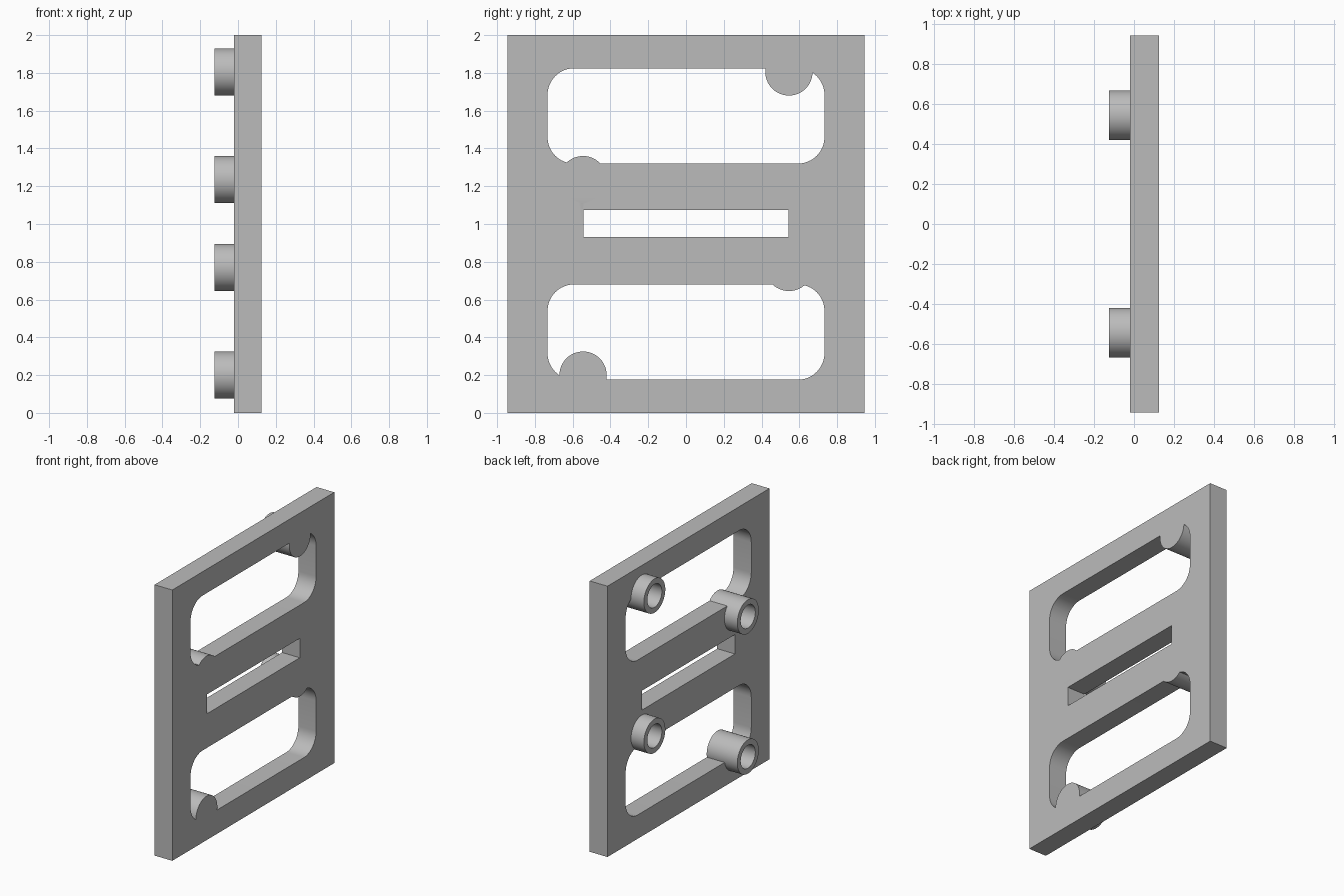
import bpy, bmesh, math
from mathutils import Matrix

if "Cube" in bpy.data.objects:
    bpy.data.objects.remove(bpy.data.objects["Cube"], do_unlink=True)

BACK, FRONT, TIP = -0.02, 0.125, -0.125      # x of plate faces and boss ends
MID = 1.0                                    # height of the symmetry centre
BOSS_R, HOLE_R, HOLE_END = 0.125, 0.085, 0.07

grey = bpy.data.materials.new("light grey")
grey.use_nodes = True
grey.diffuse_color = (0.5, 0.5, 0.5, 1)
grey.node_tree.nodes["Principled BSDF"].inputs["Base Color"].default_value = (0.5, 0.5, 0.5, 1)


def make(name, bm):
    bmesh.ops.recalc_face_normals(bm, faces=bm.faces)
    mesh = bpy.data.meshes.new(name)
    bm.to_mesh(mesh)
    bm.free()
    mesh.materials.append(grey)
    ob = bpy.data.objects.new(name, mesh)
    bpy.context.collection.objects.link(ob)
    return ob


def slab(name, x0, x1, cy, cz, w, h, radius=0):
    """Rectangle in the yz plane, optionally with rounded corners, extruded along x."""
    pts = []
    steps = 12 if radius else 0
    for q, (sy, sz) in enumerate([(1, 1), (-1, 1), (-1, -1), (1, -1)]):
        for i in range(steps + 1):
            a = math.pi / 2 * (q + (i / steps if steps else 0))
            pts.append((cy + sy * (w / 2 - radius) + radius * math.cos(a),
                        cz + sz * (h / 2 - radius) + radius * math.sin(a)))
    bm = bmesh.new()
    face = bm.faces.new([bm.verts.new((x0, y, z)) for y, z in pts])
    ext = bmesh.ops.extrude_face_region(bm, geom=[face])
    bmesh.ops.translate(bm, vec=(x1 - x0, 0, 0),
                        verts=[v for v in ext["geom"] if isinstance(v, bmesh.types.BMVert)])
    return make(name, bm)


def rod(name, x0, x1, y, z, r):
    bm = bmesh.new()
    bmesh.ops.create_cone(bm, cap_ends=True, segments=64, radius1=r, radius2=r, depth=x1 - x0,
                          matrix=Matrix.Translation(((x0 + x1) / 2, y, z))
                          @ Matrix.Rotation(math.pi / 2, 4, "Y"))
    return make(name, bm)


def combine(target, other, operation):
    other.hide_render = True
    mod = target.modifiers.new(operation, "BOOLEAN")
    mod.operation, mod.solver, mod.object = operation, "EXACT", other
    bpy.context.view_layer.objects.active = target
    bpy.ops.object.modifier_apply(modifier=mod.name)
    bpy.data.objects.remove(other, do_unlink=True)


# Plate with two rounded windows and a centre slot
plate = slab("mounting_plate", BACK, FRONT, 0, MID, 1.89, 2)
for side in (-1, 1):
    combine(plate, slab("window_cutter", -0.3, 0.3, 0, MID + side * 0.572, 1.466, 0.504, 0.14), "DIFFERENCE")
combine(plate, slab("slot_cutter", -0.3, 0.3, 0, MID + 0.003, 1.085, 0.143), "DIFFERENCE")

# Four bosses running through the plate, each with a blind hole from the back
spots = [(0.545, 1.805), (-0.545, 1.235), (0.545, 0.77), (-0.545, 0.2)]
for y, z in spots:
    combine(plate, rod("boss", TIP, FRONT, y, z, BOSS_R), "UNION")
for y, z in spots:
    combine(plate, rod("hole_cutter", TIP - 0.1, HOLE_END, y, z, HOLE_R), "DIFFERENCE")

# Smooth curved walls, sharp edges kept
bpy.ops.object.select_all(action="DESELECT")
plate.select_set(True)
bpy.context.view_layer.objects.active = plate
bpy.ops.object.shade_smooth_by_angle(angle=math.radians(30))
